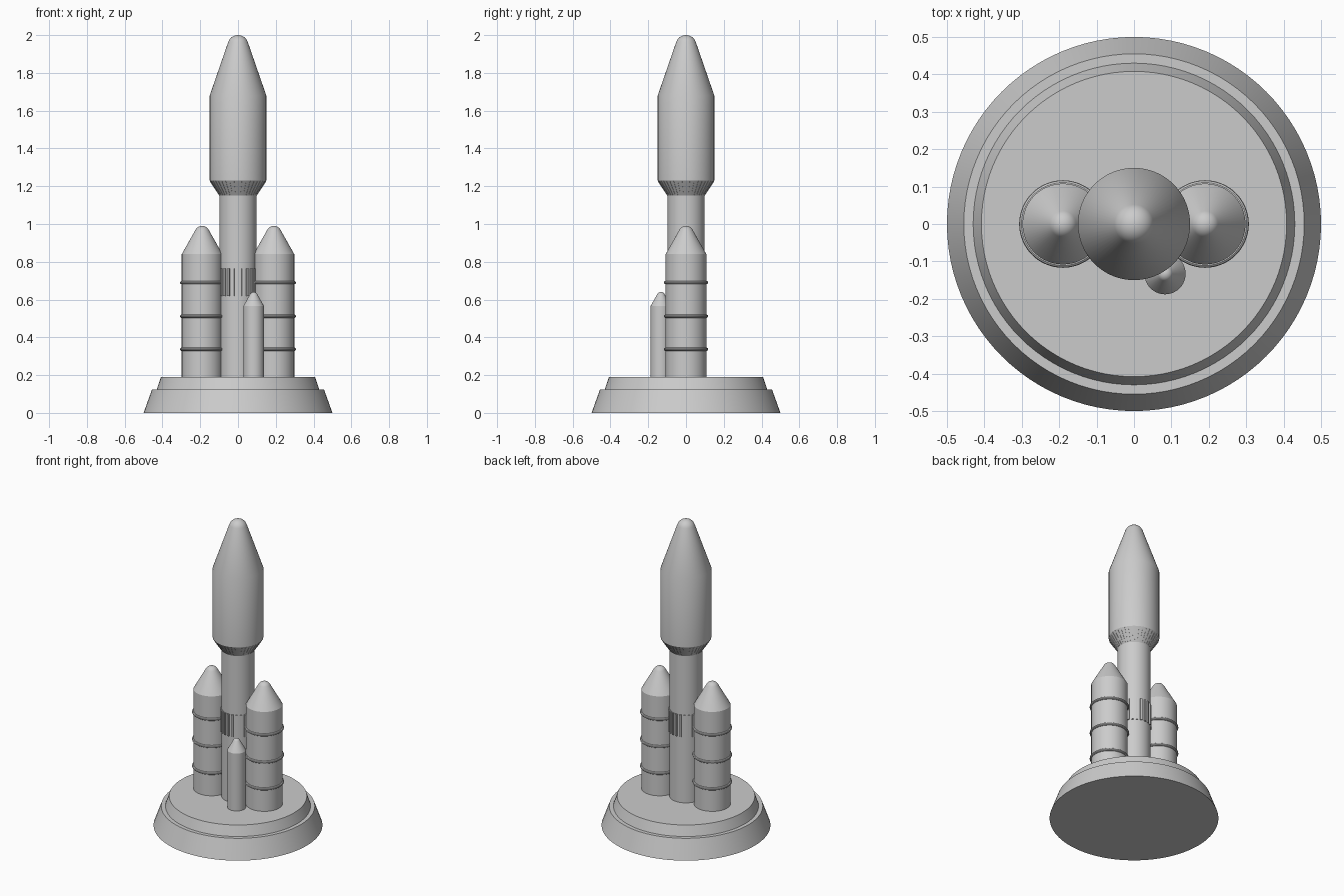
import bpy, bmesh
from math import cos, sin, pi, radians
from mathutils import Vector, Matrix

cube = bpy.data.objects.get("Cube")
if cube:
    bpy.data.objects.remove(cube, do_unlink=True)

GREY = (0.6, 0.6, 0.6, 1)
grey = bpy.data.materials.new("plain grey")
grey.use_nodes = True
grey.diffuse_color = GREY
grey.node_tree.nodes["Principled BSDF"].inputs["Base Color"].default_value = GREY


def finish(name, bm, loc=(0, 0, 0), angle=25):
    bmesh.ops.remove_doubles(bm, verts=bm.verts, dist=1e-5)
    bmesh.ops.recalc_face_normals(bm, faces=bm.faces)
    mesh = bpy.data.meshes.new(name)
    bm.to_mesh(mesh)
    bm.free()
    mesh.materials.append(grey)
    ob = bpy.data.objects.new(name, mesh)
    ob.location = loc
    bpy.context.collection.objects.link(ob)
    bpy.ops.object.select_all(action='DESELECT')
    ob.select_set(True)
    bpy.context.view_layer.objects.active = ob
    bpy.ops.object.shade_smooth_by_angle(angle=radians(angle))
    return ob


def lathe(name, profile, loc=(0, 0, 0), steps=64):
    """Spin (radius, height) points around the z axis."""
    bm = bmesh.new()
    verts = [bm.verts.new((r, 0, z)) for r, z in profile]
    edges = [bm.edges.new(pair) for pair in zip(verts, verts[1:])]
    bmesh.ops.spin(bm, geom=verts + edges, cent=(0, 0, 0), axis=(0, 0, 1),
                   angle=2 * pi, steps=steps)
    return finish(name, bm, loc)


def nose(radius, shoulder, tip, top, steps=7):
    """Cone from the shoulder that runs tangent into a rounded tip."""
    # Find the cone slope that meets a ball of the given radius
    centre = top - tip
    dist = (radius ** 2 + (centre - shoulder) ** 2) ** 0.5
    along = Vector((radius, shoulder - centre)).normalized()
    c = tip / dist
    s = (1 - c * c) ** 0.5
    d = Vector((along.x * c - along.y * s, along.x * s + along.y * c))
    start = Vector((1, 0)).angle_signed(d)
    start = abs(start)
    return [(tip * cos(a), centre + tip * sin(a))
            for a in (start + (pi / 2 - start) * i / steps for i in range(steps))] + [(0, top)]


def ribs(name, count, low, high, width, depth):
    """Ring of raised bars running between two (radius, height) points."""
    bm = bmesh.new()
    a, b = Vector((low[0], 0, low[1])), Vector((high[0], 0, high[1]))
    run = b - a
    tilt = Vector((0, 0, 1)).rotation_difference(run).to_matrix().to_4x4()
    for i in range(count):
        turn = Matrix.Rotation(2 * pi * i / count, 4, 'Z')
        place = turn @ Matrix.Translation((a + b) / 2) @ tilt
        size = Matrix.Diagonal((depth, width, run.length, 1))
        bmesh.ops.create_cube(bm, size=1, matrix=place @ size)
    return finish(name, bm)


def torus(name, radius, thick, loc):
    lathe(name, [(radius + thick * cos(a), thick * sin(a))
                 for a in (2 * pi * i / 10 for i in range(11))], loc)


DECK = 0.19

# Stepped display stand
lathe("stand", [(0, 0), (0.5, 0), (0.455, 0.125), (0.43, 0.125),
                (0.408, DECK), (0, DECK)], steps=96)

# Core stage, flared collar and payload fairing
lathe("core_stage", [(0, DECK), (0.098, DECK), (0.098, 1.15), (0.15, 1.23),
                     (0.15, 1.68)] + nose(0.15, 1.68, 0.055, 2.0))
ribs("core_ribs", 24, (0.097, 0.62), (0.097, 0.765), 0.012, 0.016)
ribs("collar_ribs", 40, (0.099, 1.155), (0.147, 1.228), 0.006, 0.006)

# Pair of large side boosters with raised bands
for side, x in (("left", 0.19), ("right", -0.19)):
    lathe(side + "_booster", [(0, DECK), (0.108, DECK), (0.108, 0.84)]
          + nose(0.108, 0.84, 0.04, 0.99), (x, 0, 0))
    for level, z in (("lower", 0.337), ("middle", 0.512), ("upper", 0.69)):
        torus(f"{side}_{level}_band", 0.108, 0.009, (x, 0, z))

# Single small booster at the front
lathe("small_booster", [(0, DECK), (0.055, DECK), (0.055, 0.565)]
      + nose(0.055, 0.565, 0.022, 0.64), (0.083, -0.133, 0), steps=40)
